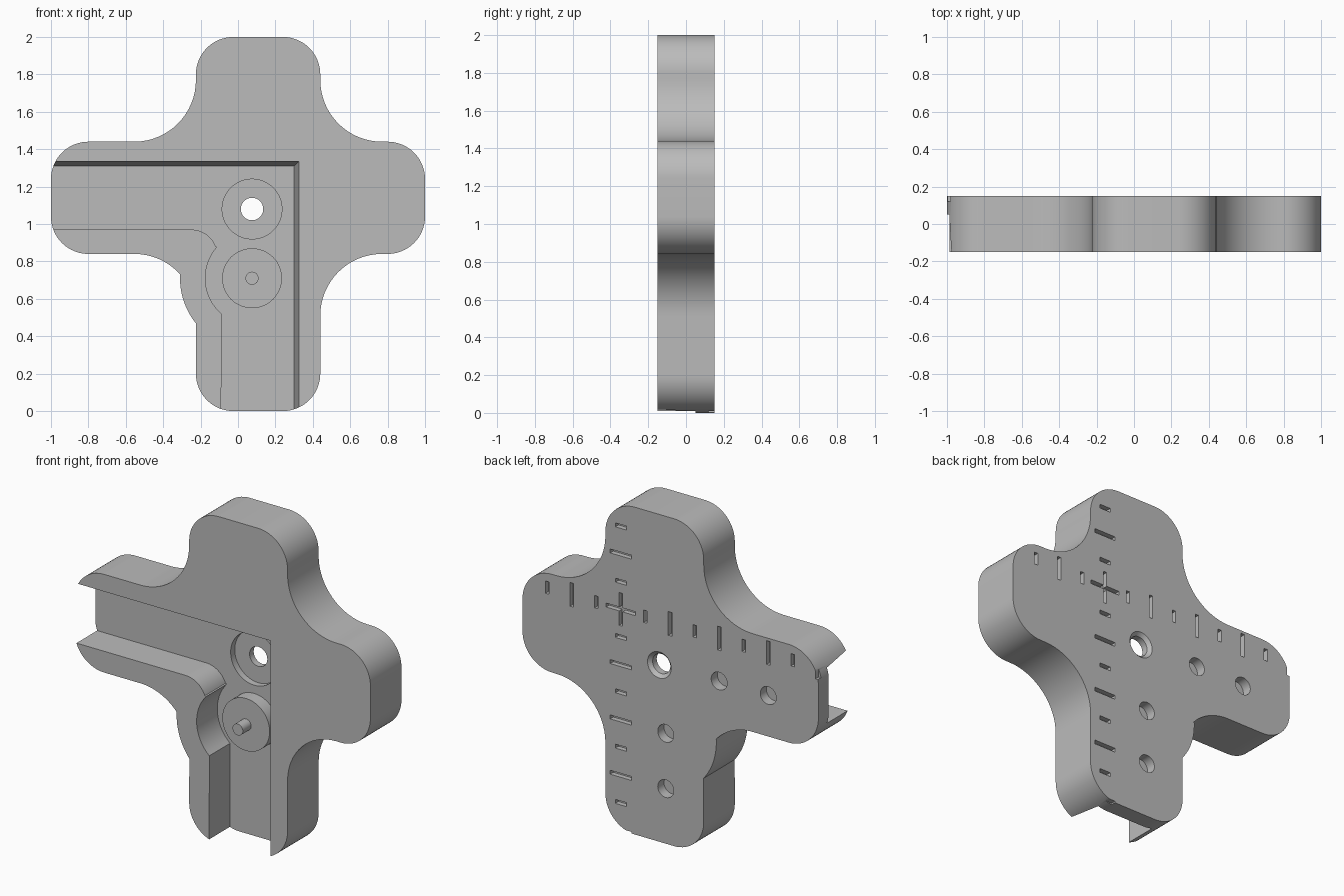
import bpy, bmesh
from math import cos, sin, radians

if "Cube" in bpy.data.objects:
    bpy.data.objects.remove(bpy.data.objects["Cube"])

grey = bpy.data.materials.new("plain_grey")
grey.use_nodes = True
grey.diffuse_color = (0.5, 0.5, 0.5, 1)
grey.node_tree.nodes["Principled BSDF"].inputs["Base Color"].default_value = (0.5, 0.5, 0.5, 1)


def arc(cx, cz, r, a0, a1, n=16):
    """Points along an arc in the x-z plane, angles in degrees."""
    angles = [radians(a0 + (a1 - a0) * i / n) for i in range(n + 1)]
    return [(cx + r * cos(a), cz + r * sin(a)) for a in angles]


def circle(cx, cz, r, n=48):
    return arc(cx, cz, r, 0, 360, n)[:-1]


def rect(cx, cz, w, h):
    return [(cx + i * w / 2, cz + j * h / 2) for i, j in ((-1, -1), (1, -1), (1, 1), (-1, 1))]


def prism(bm, front, y0, y1, back=None):
    """Solid between a front profile at y0 and a back profile at y1."""
    a = [bm.verts.new((x, y0, z)) for x, z in front]
    b = [bm.verts.new((x, y1, z)) for x, z in (back or front)]
    bm.faces.new(a)
    bm.faces.new(b[::-1])
    for i in range(len(a)):
        j = (i + 1) % len(a)
        bm.faces.new((a[i], b[i], b[j], a[j]))


def finish(bm, name):
    bmesh.ops.recalc_face_normals(bm, faces=bm.faces)
    mesh = bpy.data.meshes.new(name)
    bm.to_mesh(mesh)
    bm.free()
    mesh.materials.append(grey)
    ob = bpy.data.objects.new(name, mesh)
    bpy.context.collection.objects.link(ob)
    return ob


def solid(name, *prisms):
    bm = bmesh.new()
    for p in prisms:
        prism(bm, *p)
    return finish(bm, name)


FRONT, BACK, FLOOR = -0.15, 0.15, 0.05
L, R, LOW, HIGH = -0.225, 0.44, 0.84, 1.44   # stem sides, arm edges
C, F = 0.2, 0.33                             # corner and inner fillet radii
PIVOT = (0.075, 0.71)
HOLE = (0.075, 1.08)

# Cross-shaped outline, anticlockwise from the bottom left corner
outline = (
    arc(L + C, C, C, 180, 270)
    + arc(R - C, C, C, 270, 360)
    + arc(R + F, LOW - F, F, 180, 90)
    + arc(1 - C, LOW + C, C, 270, 360)
    + arc(1 - C, HIGH - C, C, 0, 90)
    + arc(R + F, HIGH + F, F, 270, 180)
    + arc(R - C, 2 - C, C, 0, 90)
    + arc(L + C, 2 - C, C, 90, 180)
    + arc(L - F, HIGH + F, F, 360, 270)
    + arc(C - 1, HIGH - C, C, 90, 180)
    + arc(C - 1, LOW + C, C, 180, 270)
    + arc(L - F, LOW - F, F, 90, 42)
    + arc(*PIVOT, 0.385, 177, 219)
)
body = solid("cross_plate", (outline, FRONT, BACK))


# L-shaped channel with slanted outer walls and a bulge around the pivot
def channel(x, z):
    return ([(-1.2, z), (-1.2, 0.97)]
            + arc(-0.25, 0.83, 0.14, 90, 21)
            + arc(*PIVOT, 0.25, 138, 229)
            + [(-0.09, -0.2), (x, -0.2), (x, z)])


cutters = [solid("channel_cutter",
                 (channel(0.3375, 1.3475), -0.25, FLOOR, channel(0.3, 1.31)))]

# Counterbored through hole, countersunk at the back
cutters.append(solid("recess_cutter", (circle(*HOLE, 0.16), -0.02, 0.09)))
cutters.append(solid("hole_cutter", (circle(*HOLE, 0.06), 0, 0.3)))
cutters.append(solid("countersink_cutter",
                     (circle(*HOLE, 0.06), 0.13, 0.17, circle(*HOLE, 0.1))))

# Ruler marks and blind holes on the back
OX, OZ, DX, DZ = 0.335, 1.35, 0.166, 0.169
T, Y0, Y1 = 0.024, 0.12, 0.2
marks = []
for k in range(-8, 4):
    if k:
        length = 0.075 if k % 2 else 0.145
        marks.append((rect(OX + k * DX, OZ, T, length), Y0, Y1))
        marks.append((rect(OX, OZ + k * DZ, length, T), Y0, Y1))
for k in (-4, -6):
    marks.append((circle(OX + k * DX, 1.09, 0.054), 0.09, Y1))
    marks.append((circle(0.032, OZ + k * DZ, 0.054), 0.09, Y1))
cutters.append(solid("mark_cutter", *marks))
cutters.append(solid("origin_bar_cutter", (rect(OX, OZ, 0.2, T), Y0, Y1)))
cutters.append(solid("origin_post_cutter", (rect(OX, OZ, T, 0.2), Y0, Y1)))

for cutter in cutters:
    mod = body.modifiers.new(cutter.name, "BOOLEAN")
    mod.operation = "DIFFERENCE"
    mod.solver = "EXACT"
    mod.object = cutter

# Bake the cuts, then drop the cutters
bpy.context.view_layer.update()
evaluated = body.evaluated_get(bpy.context.evaluated_depsgraph_get())
cut_mesh = bpy.data.meshes.new_from_object(evaluated)
body.modifiers.clear()
body.data = cut_mesh
for cutter in cutters:
    bpy.data.objects.remove(cutter)

# Pivot disc and its pin
disc = solid("pivot_disc", (circle(*PIVOT, 0.16), -0.03, FLOOR + 0.005))
pin = solid("pivot_pin", (circle(*PIVOT, 0.035, 32), -0.11, -0.025))

bpy.ops.object.select_all(action="DESELECT")
for ob in (body, disc, pin):
    ob.select_set(True)
bpy.context.view_layer.objects.active = body
bpy.ops.object.shade_smooth_by_angle(angle=radians(30))
